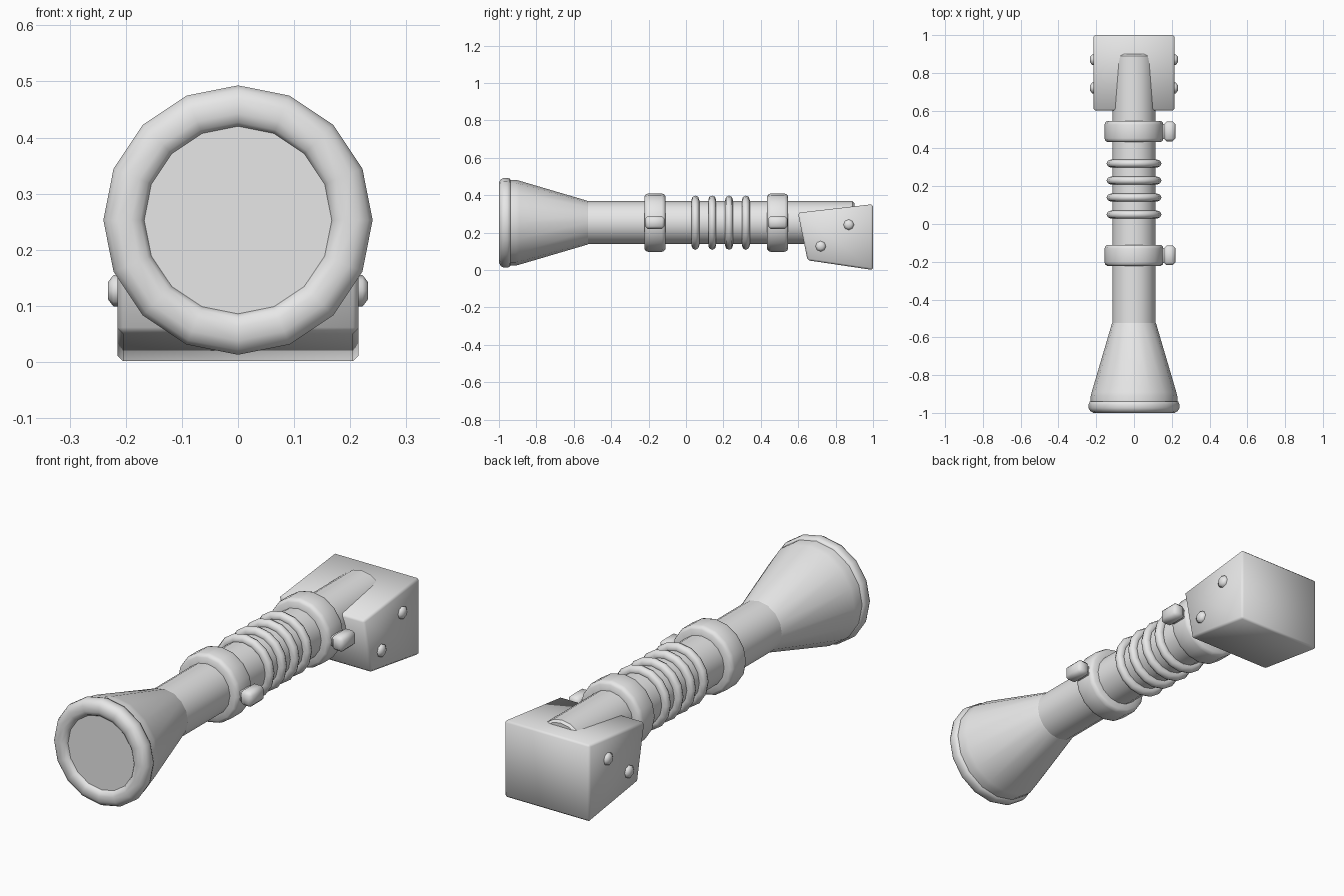
import bpy, bmesh, math
from mathutils import Vector

if "Cube" in bpy.data.objects:
    bpy.data.objects.remove(bpy.data.objects["Cube"])

AXIS_Z = 0.253   # height of the barrel's centre line

grey = bpy.data.materials.new("light_grey")
grey.diffuse_color = (0.8, 0.8, 0.8, 1)
grey.use_nodes = True
grey.node_tree.nodes["Principled BSDF"].inputs["Base Color"].default_value = grey.diffuse_color


def finish(name, bm, angle=None):
    bmesh.ops.recalc_face_normals(bm, faces=bm.faces)
    mesh = bpy.data.meshes.new(name)
    bm.to_mesh(mesh)
    bm.free()
    obj = bpy.data.objects.new(name, mesh)
    bpy.context.collection.objects.link(obj)
    mesh.materials.append(grey)
    bpy.ops.object.select_all(action='DESELECT')
    obj.select_set(True)
    bpy.context.view_layer.objects.active = obj
    if angle is None:
        bpy.ops.object.shade_smooth()
    else:
        bpy.ops.object.shade_smooth_by_angle(angle=math.radians(angle))
    return obj


def lathe(name, profile, sides=16, axis='Y', centre=(0, 0, AXIS_Z), closed=False, angle=40):
    """Spin (radius, distance along axis) points; open profiles get end caps."""
    bm = bmesh.new()
    rings = []
    for r, d in profile:
        ring = []
        for i in range(sides):
            a = math.tau * i / sides
            u, v = r * math.sin(a), r * math.cos(a)
            p = Vector((u, d, v)) if axis == 'Y' else Vector((d, u, v))
            ring.append(bm.verts.new(p + Vector(centre)))
        rings.append(ring)
    pairs = list(zip(rings, rings[1:]))
    if closed:
        pairs.append((rings[-1], rings[0]))
    else:
        bm.faces.new(rings[0])
        bm.faces.new(rings[-1])
    for a, b in pairs:
        for i in range(sides):
            j = (i + 1) % sides
            bm.faces.new((a[i], a[j], b[j], b[i]))
    return finish(name, bm, angle)


def prism(name, outline, x0, x1, bevel):
    """Extrude a (y, z) outline across x and soften its edges."""
    bm = bmesh.new()
    a = [bm.verts.new((x0, y, z)) for y, z in outline]
    b = [bm.verts.new((x1, y, z)) for y, z in outline]
    bm.faces.new(a)
    bm.faces.new(b)
    for i in range(len(a)):
        j = (i + 1) % len(a)
        bm.faces.new((a[i], a[j], b[j], b[i]))
    bmesh.ops.bevel(bm, geom=bm.edges[:], offset=bevel, segments=1, affect='EDGES')
    return finish(name, bm)


# Barrel tube, running back into the stock
lathe("barrel", [(0.115, -0.60), (0.115, 0.89), (0.105, 0.90)])

# Flared bell and its rounded rim
lathe("bell", [(0.113, -0.52), (0.118, -0.53), (0.224, -0.89), (0.229, -0.91), (0.229, -0.95)])
lathe("bell_rim", [(0.222, -0.936), (0.235, -0.941), (0.24, -0.955), (0.24, -0.975),
                   (0.232, -0.99), (0.215, -1.0), (0.19, -1.0), (0.174, -0.994),
                   (0.166, -0.98), (0.166, -0.95)], closed=True, angle=60)
lathe("muzzle_disc", [(0.17, -0.982), (0.17, -0.97)])

# Clamps with a side lug each
for n, y in enumerate((-0.166, 0.49), 1):
    h = 0.056
    lathe(f"clamp_{n}", [(0.105, y - h), (0.142, y - h), (0.152, y - h + 0.008), (0.156, y - h + 0.02),
                         (0.156, y + h - 0.02), (0.152, y + h - 0.008), (0.142, y + h),
                         (0.105, y + h)], closed=True, angle=60)
    prism(f"clamp_lug_{n}", [(y - 0.052, 0.22), (y + 0.052, 0.22),
                             (y + 0.052, 0.288), (y - 0.052, 0.288)], 0.158, 0.219, 0.014)
    prism(f"clamp_neck_{n}", [(y - 0.038, 0.232), (y + 0.038, 0.232),
                              (y + 0.038, 0.276), (y - 0.038, 0.276)], 0.13, 0.18, 0.004)

# Grip rings
for n in range(4):
    y = 0.05 + 0.09 * n
    ring = [(0.122 + 0.023 * math.cos(math.tau * k / 8), y + 0.021 * math.sin(math.tau * k / 8))
            for k in range(8)]
    lathe(f"grip_ring_{n + 1}", ring, closed=True, angle=80)

# Wedge-shaped stock block
prism("stock", [(0.598, 0.306), (1.0, 0.352), (1.0, 0.0), (0.65, 0.052)], -0.215, 0.215, 0.01)

# Rivets on both sides of the stock
for side, s in (("left", -1), ("right", 1)):
    for n, (y, z) in enumerate(((0.72, 0.127), (0.87, 0.242)), 1):
        lathe(f"rivet_{side}_{n}", [(0.028, s * 0.205), (0.028, s * 0.222), (0.015, s * 0.232)],
              sides=8, axis='X', centre=(0, y, z), angle=80)
